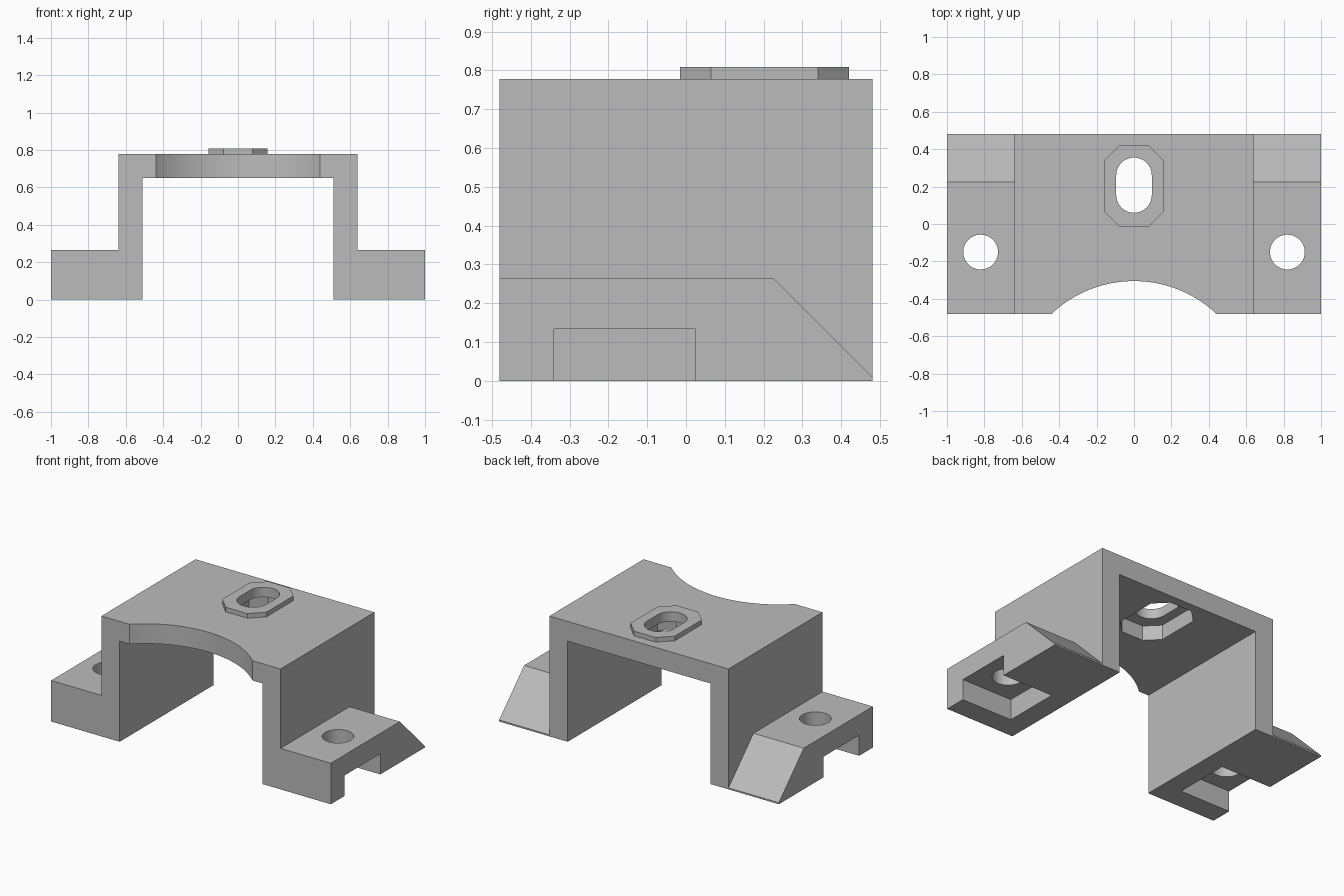
import bpy, bmesh
from math import sin, cos, pi, radians

cube = bpy.data.objects.get("Cube")
if cube:
    bpy.data.objects.remove(cube, do_unlink=True)

grey = bpy.data.materials.new("matte grey")
grey.use_nodes = True
grey.diffuse_color = (0.5, 0.5, 0.5, 1)
grey.node_tree.nodes["Principled BSDF"].inputs["Base Color"].default_value = (0.5, 0.5, 0.5, 1)


def prism(name, outline, axis, start, end):
    """Extrude a 2D outline along an axis; remaining axes keep x, y, z order."""
    bm = bmesh.new()

    def place(p, d):
        co = list(p)
        co.insert("xyz".index(axis), d)
        return co

    face = bm.faces.new([bm.verts.new(place(p, start)) for p in outline])
    shift = [0, 0, 0]
    shift["xyz".index(axis)] = end - start
    ext = bmesh.ops.extrude_face_region(bm, geom=[face])["geom"]
    bmesh.ops.translate(bm, vec=shift, verts=[v for v in ext if isinstance(v, bmesh.types.BMVert)])
    bmesh.ops.recalc_face_normals(bm, faces=bm.faces)
    mesh = bpy.data.meshes.new(name)
    bm.to_mesh(mesh)
    bm.free()
    mesh.materials.append(grey)
    obj = bpy.data.objects.new(name, mesh)
    bpy.context.collection.objects.link(obj)
    return obj


def arc(cx, cy, r, a, b, n):
    return [(cx + r * cos(a + (b - a) * i / n), cy + r * sin(a + (b - a) * i / n)) for i in range(n + 1)]


def circle(cx, cy, r, n=48):
    return arc(cx, cy, r, 0, 2 * pi, n)[:-1]


def octagon(w, y0, y1, c):
    return [(w, y0 + c), (w, y1 - c), (w - c, y1), (c - w, y1),
            (-w, y1 - c), (-w, y0 + c), (c - w, y0), (w - c, y0)]


def boolean(target, other, operation):
    mod = target.modifiers.new(other.name, "BOOLEAN")
    mod.operation = operation
    mod.solver = "EXACT"
    mod.object = other
    bpy.context.view_layer.objects.active = target
    bpy.ops.object.modifier_apply(modifier=mod.name)
    bpy.data.objects.remove(other, do_unlink=True)


# Arched channel: two walls and a top plate
half = [(0.51, 0.65), (0.51, 0), (0.64, 0), (0.64, 0.778)]
bracket = prism("bracket", half + [(-x, z) for x, z in reversed(half)], "y", -0.48, 0.48)

# Feet with a sloped back end and a notch open to the outside
foot = [(-0.48, 0), (-0.34, 0), (-0.34, 0.133), (0.025, 0.133), (0.025, 0),
        (0.48, 0), (0.48, 0.01), (0.225, 0.265), (-0.48, 0.265)]
for side in (-1, 1):
    boolean(bracket, prism("foot", foot, "x", side * 0.58, side), "UNION")
    boolean(bracket, prism("bolt_hole", circle(side * 0.82, -0.15, 0.093), "z", -0.1, 0.5), "DIFFERENCE")

# Raised eight-sided boss, with a matching recess beneath the plate
seat = octagon(0.158, -0.015, 0.42, 0.08)
boolean(bracket, prism("boss", seat, "z", 0.72, 0.808), "UNION")
boolean(bracket, prism("recess", seat, "z", 0.55, 0.745), "DIFFERENCE")

# Rounded slot through the boss
slot = arc(0, 0.26, 0.095, 0, pi, 24) + arc(0, 0.155, 0.095, pi, 2 * pi, 24)
boolean(bracket, prism("slot", slot, "z", 0.5, 1), "DIFFERENCE")

# Curved cut in the front edge of the plate
boolean(bracket, prism("front_curve", circle(0, -0.946, 0.641, 96), "z", 0.5, 1), "DIFFERENCE")

bpy.ops.object.select_all(action="DESELECT")
bracket.select_set(True)
bpy.context.view_layer.objects.active = bracket
bpy.ops.object.shade_smooth_by_angle(angle=radians(25))
